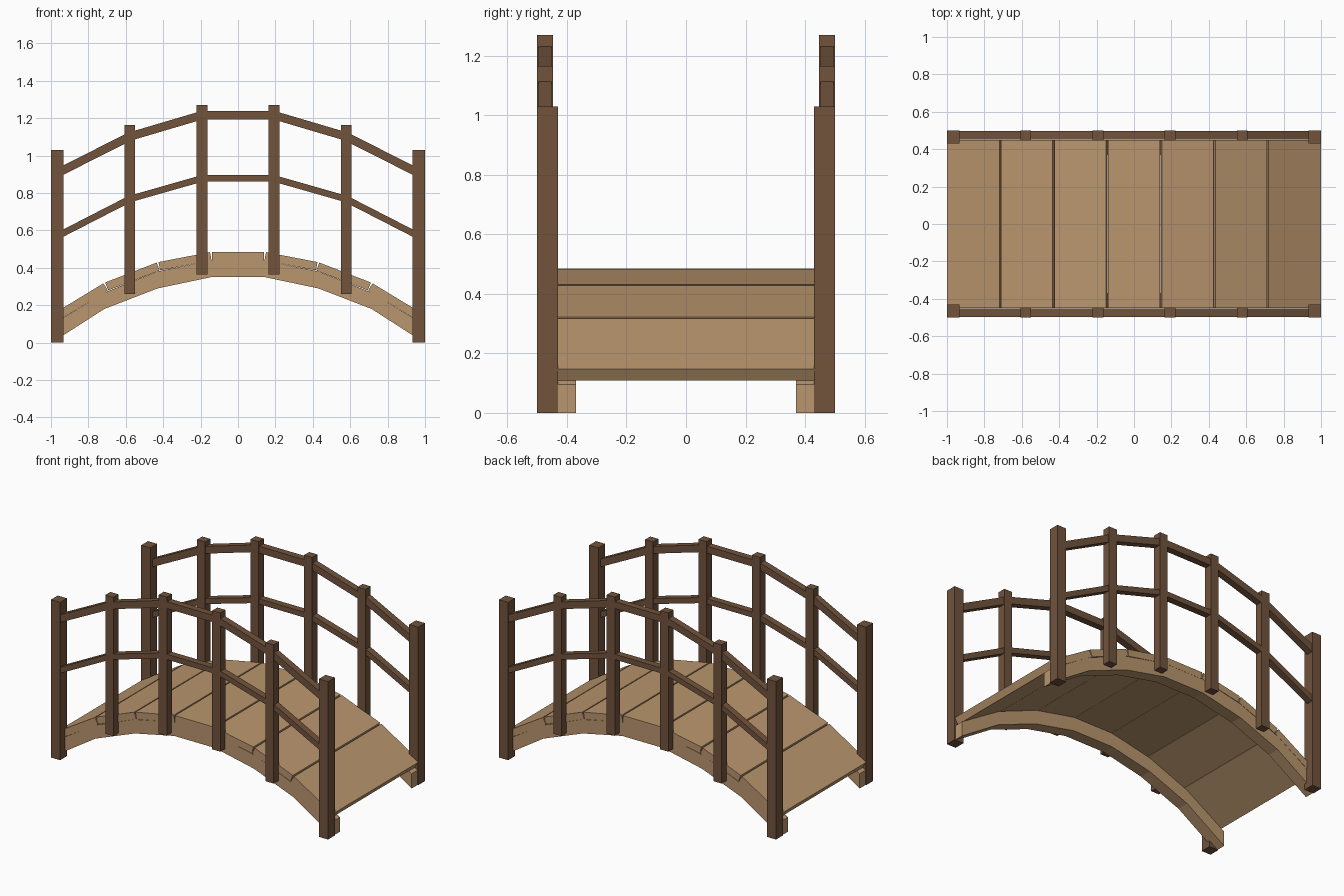
import bpy, bmesh
from mathutils import Vector

if "Cube" in bpy.data.objects:
    bpy.data.objects.remove(bpy.data.objects["Cube"])


def material(name, rgb):
    m = bpy.data.materials.new(name)
    m.diffuse_color = (*rgb, 1.0)
    m.use_nodes = True
    m.node_tree.nodes["Principled BSDF"].inputs["Base Color"].default_value = m.diffuse_color
    return m


TAN = material("light wood", (0.49, 0.305, 0.155))
BROWN = material("dark wood", (0.165, 0.087, 0.046))


def prism(name, profile, y0, y1, mat):
    """Extrude an (x, z) outline along y."""
    bm = bmesh.new()
    face = bm.faces.new([bm.verts.new((x, y0, z)) for x, z in profile])
    ext = bmesh.ops.extrude_face_region(bm, geom=[face])
    moved = [g for g in ext["geom"] if isinstance(g, bmesh.types.BMVert)]
    bmesh.ops.translate(bm, vec=(0, y1 - y0, 0), verts=moved)
    bmesh.ops.recalc_face_normals(bm, faces=bm.faces)
    mesh = bpy.data.meshes.new(name)
    bm.to_mesh(mesh)
    bm.free()
    mesh.materials.append(mat)
    obj = bpy.data.objects.new(name, mesh)
    bpy.context.collection.objects.link(obj)
    return obj


def bar(a, b, up, down, trim=0.0):
    """Rectangle outline along a-b, offset square to its slope."""
    a, b = Vector(a), Vector(b)
    d = (b - a).normalized()
    n = Vector((-d.y, d.x))
    a, b = a + d * trim, b - d * trim
    return [a - n * down, b - n * down, b + n * up, a + n * up]


def both_ways(half):
    """Mirror a list of (x, z) points, given from the centre outwards."""
    return [(-x, z) for x, z in reversed(half)] + list(half)


# Deck planks, following the arch
deck = both_ways([(0.145, 0.485), (0.43, 0.43), (0.715, 0.32), (1.003, 0.145)])
for i, (a, b) in enumerate(zip(deck, deck[1:])):
    prism(f"deck_plank_{i + 1}", bar(a, b, 0.0, 0.045, 0.005), -0.45, 0.45, TAN)

# Arched beams under the deck
under = both_ways([(0.145, 0.44), (0.43, 0.381), (0.715, 0.268), (0.995, 0.095)])
lower = both_ways([(0.145, 0.35), (0.43, 0.29), (0.715, 0.18), (0.995, 0.0)])
for side, s in (("front", -1), ("back", 1)):
    # Built as quads between joints so every cap stays convex
    for i in range(len(under) - 1):
        quad = [lower[i], lower[i + 1], under[i + 1], under[i]]
        prism(f"{side}_beam_{i + 1}", quad, s * 0.37, s * 0.449, TAN)

    # Posts: centre x, half width, inner y, bottom, top
    for x, w, y, z0, z1 in ((0.967, 0.033, 0.43, 0.0, 1.03),
                            (0.579, 0.029, 0.447, 0.26, 1.165),
                            (0.193, 0.029, 0.447, 0.365, 1.27)):
        for end, e in (("left", -1), ("right", 1)):
            c = e * x
            box = [(c - w, z0), (c + w, z0), (c + w, z1), (c - w, z1)]
            prism(f"{side}_{end}_post", box, s * y, s * 0.5, BROWN)

    # Handrails running from post to post
    for name, heights, t in (("upper_rail", (1.216, 1.102, 0.906), 0.0225),
                             ("lower_rail", (0.878, 0.768, 0.569), 0.0175)):
        path = both_ways(list(zip((0.193, 0.579, 0.967), heights)))
        for i, (a, b) in enumerate(zip(path, path[1:])):
            prism(f"{side}_{name}_{i + 1}", bar(a, b, t, t), s * 0.452, s * 0.496, BROWN)
